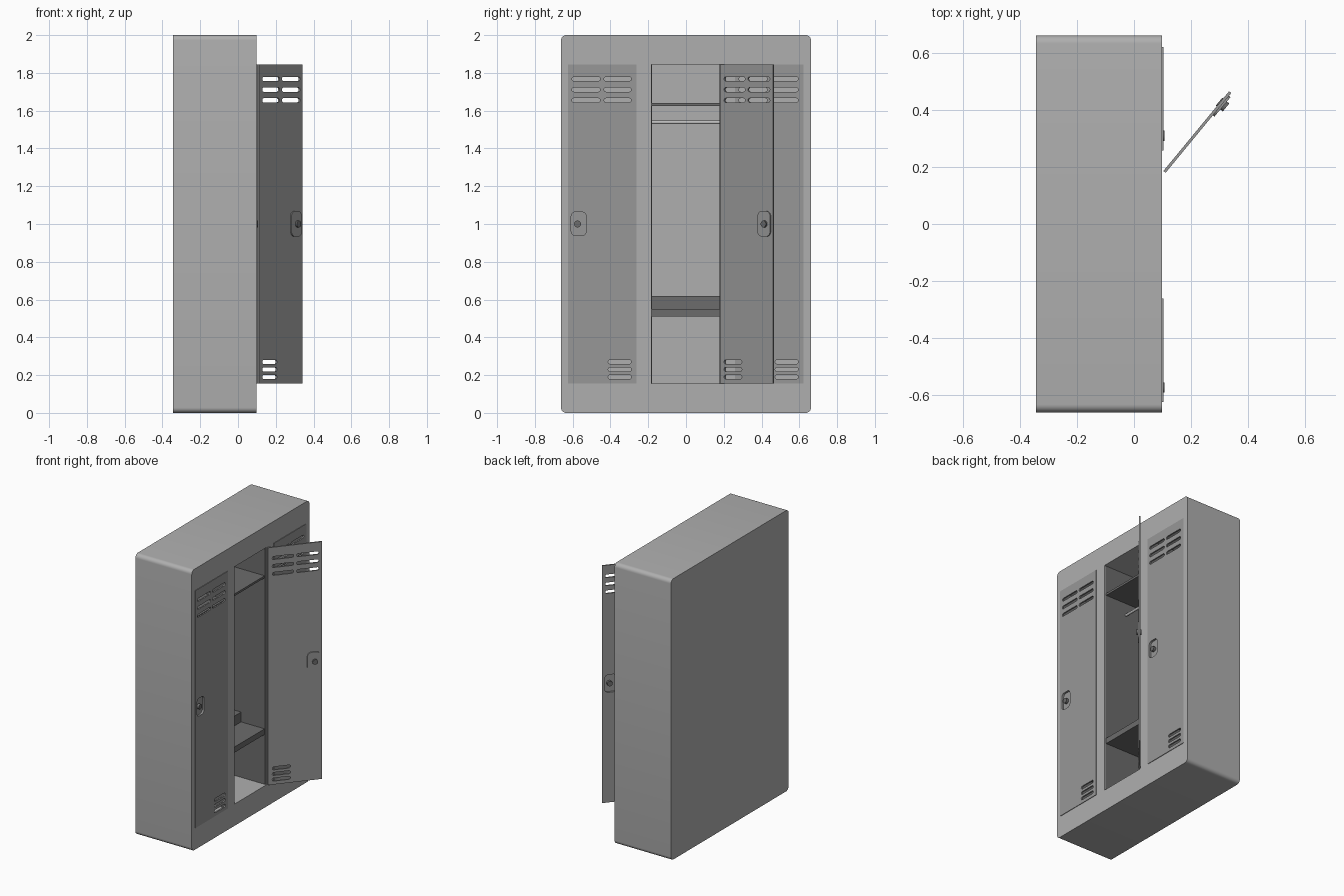
import bpy, bmesh, math
from mathutils import Matrix

if "Cube" in bpy.data.objects:
    bpy.data.objects.remove(bpy.data.objects["Cube"])

# profiles are drawn in (y, z) and extruded along x
YZ = Matrix(((0, 0, 1, 0), (1, 0, 0, 0), (0, 1, 0, 0), (0, 0, 0, 1)))


def grey(name, v):
    m = bpy.data.materials.new(name)
    m.diffuse_color = (v, v, v, 1)
    m.use_nodes = True
    m.node_tree.nodes["Principled BSDF"].inputs["Base Color"].default_value = m.diffuse_color
    return m


BODY, DOOR = grey("body_grey", 0.43), grey("door_grey", 0.31)
DARK, METAL = grey("dark_grey", 0.15), grey("rod_grey", 0.5)


def rounded(y0, y1, z0, z1, r=0.0, n=6):
    """Rounded rectangle outline as a list of points."""
    if r == 0:
        return [(y0, z0), (y1, z0), (y1, z1), (y0, z1)]
    pts = []
    corners = [(y1 - r, z1 - r), (y0 + r, z1 - r), (y0 + r, z0 + r), (y1 - r, z0 + r)]
    for k, (cy, cz) in enumerate(corners):
        for i in range(n + 1):
            a = (k + i / n) * math.pi / 2
            pts.append((cy + r * math.cos(a), cz + r * math.sin(a)))
    return pts


def finish(name, me, mat, world):
    obj = bpy.data.objects.new(name, me)
    bpy.context.collection.objects.link(obj)
    me.materials.clear()
    me.materials.append(mat)
    obj.matrix_world = world
    bpy.ops.object.select_all(action='DESELECT')
    obj.select_set(True)
    bpy.context.view_layer.objects.active = obj
    bpy.ops.object.shade_smooth_by_angle(angle=math.radians(30))


def plate(name, mat, outlines, x0, x1, world=Matrix()):
    """Extruded plate; outlines after the first are holes."""
    cu = bpy.data.curves.new(name, 'CURVE')
    cu.dimensions = '2D'
    cu.fill_mode = 'BOTH'
    cu.extrude = (x1 - x0) / 2
    for pts in outlines:
        s = cu.splines.new('POLY')
        s.points.add(len(pts) - 1)
        for p, (y, z) in zip(s.points, pts):
            p.co = (y, z, 0, 1)
        s.use_cyclic_u = True
    tmp = bpy.data.objects.new(name + "_outline", cu)
    bpy.context.collection.objects.link(tmp)
    dg = bpy.context.evaluated_depsgraph_get()
    me = bpy.data.meshes.new_from_object(tmp.evaluated_get(dg))
    bpy.data.objects.remove(tmp)
    bm = bmesh.new()
    bm.from_mesh(me)
    bmesh.ops.remove_doubles(bm, verts=bm.verts, dist=1e-5)
    bmesh.ops.recalc_face_normals(bm, faces=bm.faces)
    for f in bm.faces:
        f.material_index = 0
    bm.to_mesh(me)
    bm.free()
    finish(name, me, mat, world @ Matrix.Translation(((x0 + x1) / 2, 0, 0)) @ YZ)


def cylinder(name, mat, r, length, world):
    me = bpy.data.meshes.new(name)
    bm = bmesh.new()
    bmesh.ops.create_cone(bm, cap_ends=True, segments=24, radius1=r, radius2=r, depth=length)
    bm.to_mesh(me)
    bm.free()
    finish(name, me, mat, world)


W, Z0, Z1 = 0.363, 0.155, 1.845          # door width, bottom and top
BACK, FRONT = -0.33, 0.099
HINGES = {"left": -0.262, "middle": 0.18, "right": 0.622}

# cabinet body with three compartments, and its back
shell = rounded(-0.662, 0.662, 0, 2, 0.028)
bays = [rounded(h - W, h, Z0, Z1) for h in HINGES.values()]
plate("cabinet_body", BODY, [shell] + bays, BACK, FRONT)
plate("cabinet_back", BODY, [shell], -0.345, BACK)

# vent slots, measured from the hinge edge
slots = []
for z in (1.655, 1.711, 1.768):
    for y0, y1 in ((-0.342, -0.192), (-0.172, -0.028)):
        slots.append(rounded(y0, y1, z - 0.011, z + 0.011, 0.0105, 4))
for z in (0.19, 0.23, 0.27):
    slots.append(rounded(-0.15, -0.028, z - 0.011, z + 0.011, 0.0105, 4))
LOCK_Y = -0.312
cup_in = rounded(-0.346, -0.266, 0.938, 1.064, 0.025)
cup_out = rounded(-0.350, -0.262, 0.934, 1.068, 0.029)

for side, h in HINGES.items():
    # inside fittings
    for tag, y in (("near", h - W), ("far", h - 0.002)):
        plate(f"{side}_{tag}_lining", DARK, [rounded(y, y + 0.002, Z0, Z1)], BACK, 0.09)
    plate(side + "_top_shelf", DARK, [rounded(h - W, h, 1.625, 1.64)], BACK, 0.085)
    plate(side + "_seat_shelf", DARK, [rounded(h - W, h, 0.51, 0.55)], BACK, 0.085)
    plate(side + "_rear_step", DARK, [rounded(h - W, h, 0.55, 0.62)], BACK, -0.10)
    cylinder(side + "_hanging_rod", METAL, 0.009, W,
             Matrix.Translation((-0.085, h - W / 2, 1.538)) @ Matrix.Rotation(math.pi / 2, 4, 'X'))

    # door, the middle one swung open
    world = Matrix.Translation((0.098, h, 0))
    if side == "middle":
        world = Matrix.Translation((0.107, h + 0.003, 0)) @ Matrix.Rotation(math.radians(140.5), 4, 'Z')
    door = rounded(-W, 0, Z0, Z1)
    plate(side + "_door", DOOR, [door, cup_in] + slots, -0.005, 0.005, world)
    # shallow recessed pull and lock
    plate(side + "_pull_wall", DOOR, [cup_out, cup_in], -0.009, -0.005, world)
    plate(side + "_pull_back", DOOR, [cup_out], -0.012, -0.009, world)
    cylinder(side + "_lock", DARK, 0.018, 0.032,
             world @ Matrix.Translation((-0.007, LOCK_Y, 1.0)) @ YZ)
